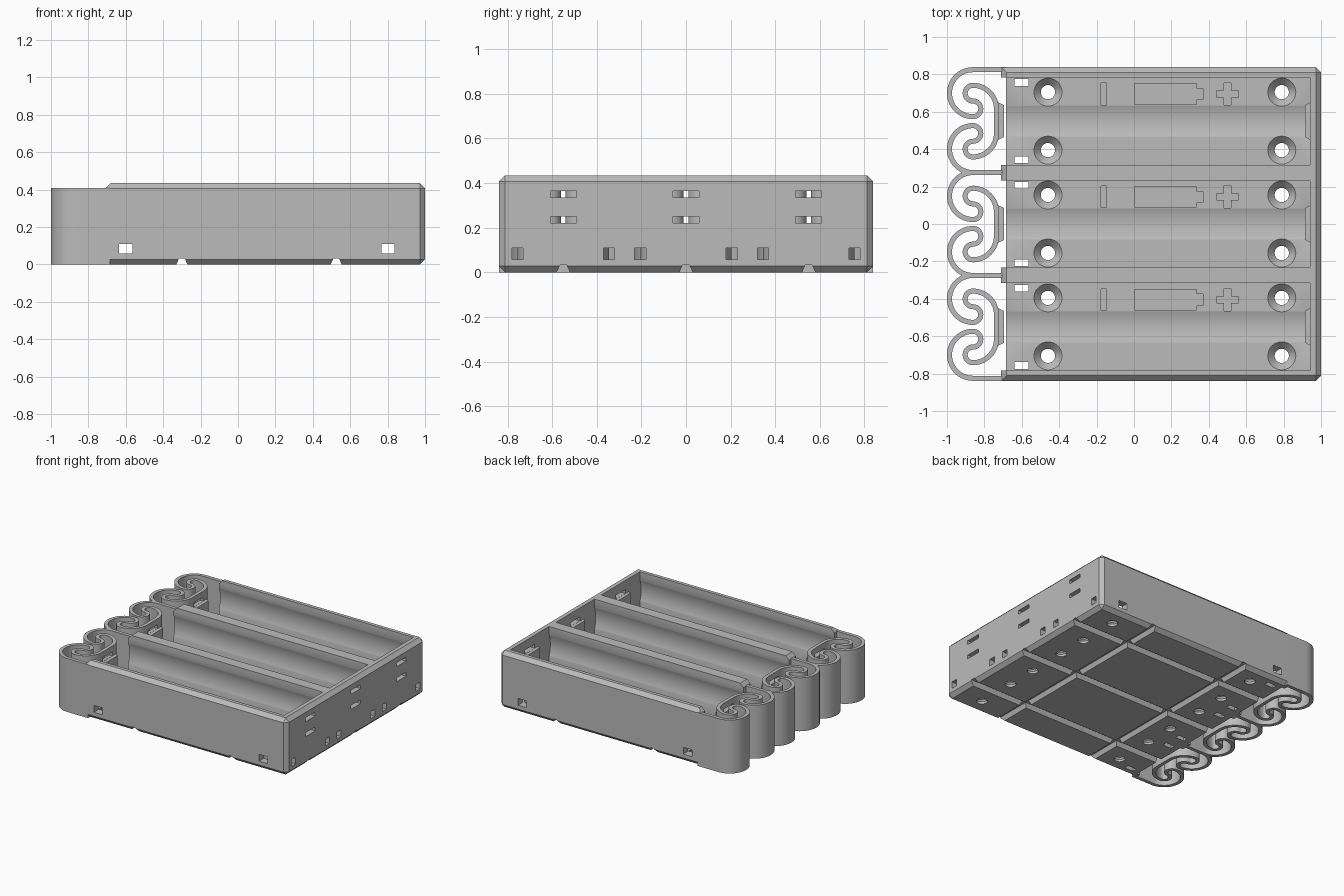
import bpy, bmesh, math
from mathutils import Vector

if "Cube" in bpy.data.objects:
    bpy.data.objects.remove(bpy.data.objects["Cube"])

PITCH = 0.55                     # spacing of the bays
BAYS = (-PITCH, 0, PITCH)
HALF_Y = 0.8385
TOP, SPRING_TOP = 0.435, 0.41
FLOOR, FLOOR_X, END_X = 0.057, -0.685, 0.94
AXIS_Z = 0.29                    # height of the cell axis
STRIP = 0.027                    # spring strip thickness

grey = bpy.data.materials.new("plastic_grey")
grey.use_nodes = True
grey.diffuse_color = (0.5, 0.5, 0.5, 1)
grey.node_tree.nodes["Principled BSDF"].inputs["Base Color"].default_value = (0.5, 0.5, 0.5, 1)


def finish(name, bm):
    bmesh.ops.recalc_face_normals(bm, faces=bm.faces)
    mesh = bpy.data.meshes.new(name)
    bm.to_mesh(mesh)
    bm.free()
    mesh.materials.append(grey)
    obj = bpy.data.objects.new(name, mesh)
    bpy.context.collection.objects.link(obj)
    return obj


def prism(bm, outline, axis, lo, hi):
    """Extrude a 2D outline along an axis."""
    place = {"x": lambda u, v, w: (w, u, v),
             "y": lambda u, v, w: (u, w, v),
             "z": lambda u, v, w: (u, v, w)}[axis]
    rings = [[bm.verts.new(place(u, v, w)) for u, v in outline] for w in (lo, hi)]
    bridge(bm, rings)


def bridge(bm, rings):
    """Join rings of equal size into a capped solid."""
    n = len(rings[0])
    for a, b in zip(rings, rings[1:]):
        for i in range(n):
            j = (i + 1) % n
            bm.faces.new((a[i], a[j], b[j], b[i]))
    bm.faces.new(rings[0][::-1])
    bm.faces.new(rings[-1])


def box(bm, x0, x1, y0, y1, z0, z1):
    prism(bm, [(x0, y0), (x1, y0), (x1, y1), (x0, y1)], "z", z0, z1)


def arc(cx, cy, r, start, end, steps):
    angles = [math.radians(start + (end - start) * i / steps) for i in range(steps + 1)]
    return [(cx + r * math.cos(a), cy + r * math.sin(a)) for a in angles]


def cut(target, bm):
    """Subtract a mesh from the target and discard the cutter."""
    cutter = finish("cutter", bm)
    cutter.hide_render = True
    mod = target.modifiers.new("cut", "BOOLEAN")
    mod.operation, mod.solver, mod.object = "DIFFERENCE", "EXACT", cutter
    bpy.context.view_layer.objects.active = target
    bpy.ops.object.modifier_apply(modifier=mod.name)
    bpy.data.objects.remove(cutter)


def smooth(obj):
    bpy.ops.object.select_all(action="DESELECT")
    obj.select_set(True)
    bpy.context.view_layer.objects.active = obj
    bpy.ops.object.shade_smooth_by_angle(angle=math.radians(25))


# Tray block with chamfered outer edges
bm = bmesh.new()
box(bm, -0.71, 1, -HALF_Y, HALF_Y, 0, TOP)
edges = []
for e in bm.edges:
    mid = (e.verts[0].co + e.verts[1].co) / 2
    if mid.z > TOP - 0.01 or mid.x > 0.9 or (mid.z < 0.01 and mid.x > -0.5):
        edges.append(e)
bmesh.ops.bevel(bm, geom=edges, offset=0.028, segments=1, affect="EDGES")
tray = finish("tray", bm)

# Bays, open towards the springs
bm = bmesh.new()
for c in BAYS:
    y0, y1 = c - 0.2335, c + 0.2335
    prism(bm, [(-0.8, -0.1), (FLOOR_X, -0.1), (FLOOR_X, FLOOR), (END_X, FLOOR),
               (END_X, 0.6), (-0.8, 0.6)], "y", y0, y1)
cut(tray, bm)

# Round troughs in floor and side walls
bm = bmesh.new()
for c in BAYS:
    prism(bm, arc(c, AXIS_Z, 0.247, 0, 354, 59), "x", -0.8, END_X - 0.001)
cut(tray, bm)

# Wire tunnels through the side walls and the end wall
bm = bmesh.new()
for x in (-0.6, 0.802):
    box(bm, x - 0.036, x + 0.036, -1, 1, FLOOR + 0.001, 0.11)
for c in BAYS:
    for s in (-1, 1):
        y = c + s * 0.205
        box(bm, 0.9, 1.1, y - 0.025, y + 0.025, FLOOR + 0.001, 0.11)
    for z in (0.235, 0.35):
        box(bm, 0.9, 1.1, c - 0.058, c + 0.058, z - 0.015, z + 0.015)
cut(tray, bm)

# Countersunk screw holes and wire slots in the floor
bm = bmesh.new()
for c in BAYS:
    for s in (-1, 1):
        for x in (-0.46, 0.79):
            rings = []
            for r, z in ((0.038, -0.1), (0.038, 0.018), (0.075, FLOOR), (0.075, 0.075)):
                rings.append([bm.verts.new((*p, z))
                              for p in arc(x, c + s * 0.155, r, 0, 350, 35)])
            bridge(bm, rings)
        y = c + s * 0.207
        box(bm, -0.64, -0.565, y - 0.018, y + 0.018, -0.1, 0.1)
cut(tray, bm)

# Polarity marks sunk into the floor
bm = bmesh.new()
for c in BAYS:
    y = c + 0.145
    box(bm, -0.176, -0.147, y - 0.058, y + 0.058, 0.047, 0.07)
    cell = [(0.003, -0.055), (0.335, -0.055), (0.335, -0.03), (0.368, -0.03)]
    cell += [(u, -v) for u, v in reversed(cell)]
    prism(bm, [(u, y + v) for u, v in cell], "z", 0.047, 0.07)
    a, b = 0.018, 0.06
    corner = [(b, -a), (b, a), (a, a)]
    plus = []
    for k in range(4):
        t = k * math.pi / 2
        plus += [(0.5 + u * math.cos(t) - v * math.sin(t),
                  y + u * math.sin(t) + v * math.cos(t)) for u, v in corner]
    prism(bm, plus, "z", 0.047, 0.07)
cut(tray, bm)

# Grooves under the floor, lengthwise and crosswise
for axis, centres in (("x", BAYS), ("y", (-0.3, 0.525))):
    bm = bmesh.new()
    for c in centres:
        prism(bm, [(c - 0.034, -0.01), (c + 0.034, -0.01),
                   (c + 0.015, 0.033), (c - 0.015, 0.033)], axis, -1.2, 1.2)
    cut(tray, bm)
smooth(tray)

# Curled springs: one half path of arcs, mirrored for each bay
R = 0.1255
r = R / 3
cx = -1 + STRIP / 2 + R
edge = PITCH / 2
low = edge - 2 * R
half = [(FLOOR_X, edge)]
half += arc(cx, edge - R, R, 90, 270, 32)
half += arc(cx, low + r, r, -90, 90, 16)[1:]
half += arc(cx, low + 3 * r, r, 270, 90, 16)[1:]
half += arc(cx, low + r, R, 90, 0, 18)[1:]
path = [Vector(p) for p in half + [(x, -y) for x, y in reversed(half)]]
plate_x = cx + R


def bump(name, c, base, tip):
    """Tapered contact bar between the two wire slots."""
    bm = bmesh.new()
    prism(bm, [(base, c - 0.105), (tip, c - 0.085), (tip, c + 0.085), (base, c + 0.105)],
          "z", 0.251, 0.334)
    finish(name, bm)


for number, c in enumerate(BAYS, 1):
    bm = bmesh.new()
    rows = []
    for i, p in enumerate(path):
        d = (path[min(i + 1, len(path) - 1)] - path[max(i - 1, 0)]).normalized()
        side = Vector((-d.y, d.x)) * STRIP / 2
        rows.append([bm.verts.new((q.x, q.y + c, 0)) for q in (p - side, p + side)])
    for a, b in zip(rows, rows[1:]):
        bm.faces.new((a[0], a[1], b[1], b[0]))
    grown = bmesh.ops.extrude_face_region(bm, geom=bm.faces[:])["geom"]
    bmesh.ops.translate(bm, vec=(0, 0, SPRING_TOP),
                        verts=[g for g in grown if isinstance(g, bmesh.types.BMVert)])
    spring = finish(f"spring_{number}", bm)
    bm = bmesh.new()
    for z in (0.235, 0.35):
        box(bm, plate_x - 0.03, plate_x + 0.03, c - 0.058, c + 0.058, z - 0.015, z + 0.015)
    cut(spring, bm)
    smooth(spring)
    bump(f"spring_contact_{number}", c, plate_x, -0.695)
    bump(f"end_contact_{number}", c, END_X + 0.01, 0.915)
